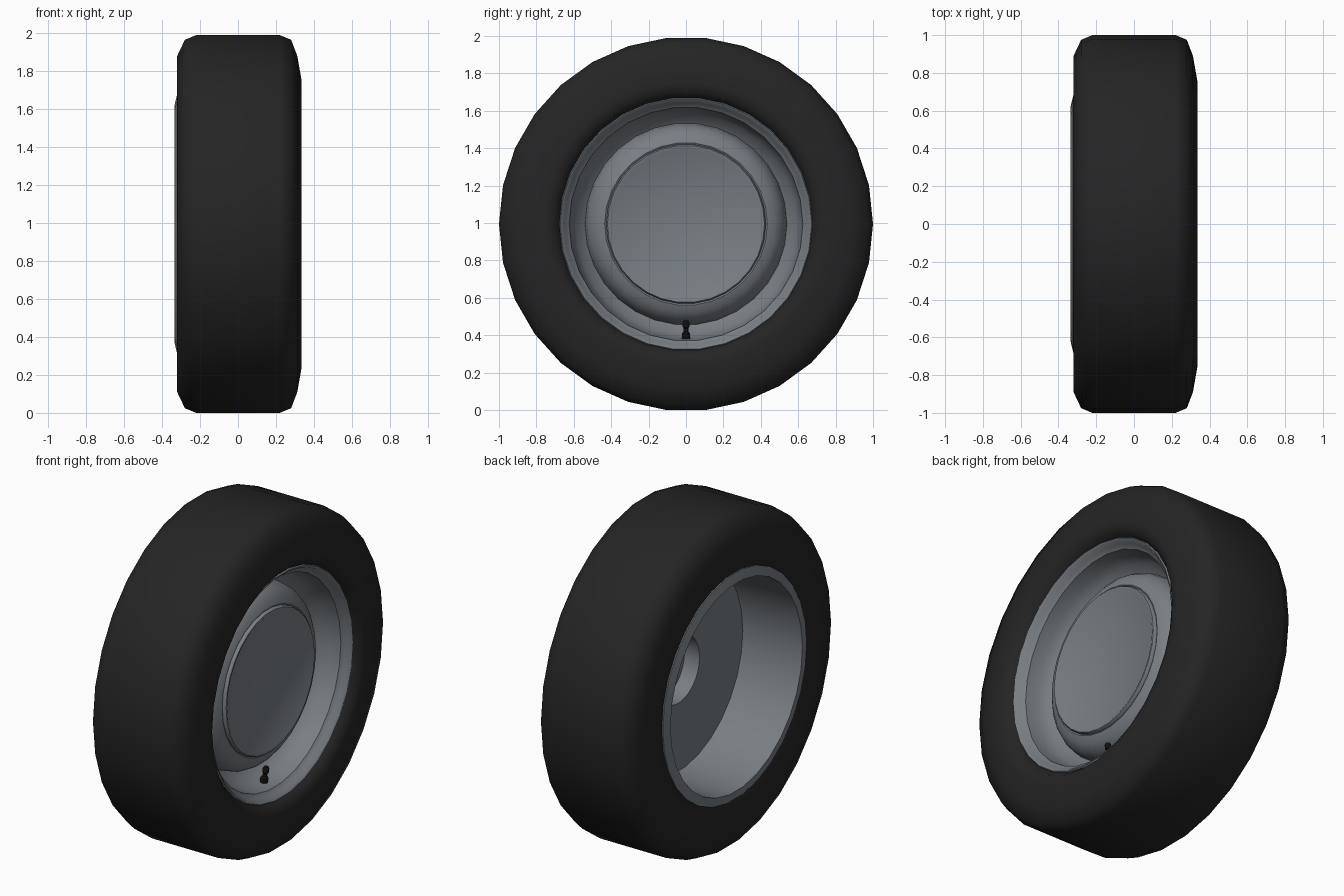
import bpy, bmesh, math
from mathutils import Matrix, Vector

cube = bpy.data.objects.get("Cube")
if cube:
    bpy.data.objects.remove(cube, do_unlink=True)

SIDES = 30
CENTRE = Vector((0, 0, math.cos(math.pi / SIDES)))


def material(name, colour):
    mat = bpy.data.materials.new(name)
    mat.use_nodes = True
    mat.diffuse_color = (*colour, 1)
    bsdf = mat.node_tree.nodes["Principled BSDF"]
    bsdf.inputs["Base Color"].default_value = (*colour, 1)
    bsdf.inputs["Roughness"].default_value = 0.6
    return mat


def lathe(name, profile, mat, angle, sides=SIDES):
    """Turn a profile of (x, radius) points about the x axis."""
    bm = bmesh.new()
    verts = [bm.verts.new((x, r, 0)) for x, r in profile]
    edges = [bm.edges.new(pair) for pair in zip(verts, verts[1:])]
    bmesh.ops.spin(bm, geom=verts + edges, cent=(0, 0, 0), axis=(1, 0, 0),
                   angle=math.tau, steps=sides, use_duplicate=False)
    bmesh.ops.remove_doubles(bm, verts=bm.verts, dist=0.0005)
    bmesh.ops.recalc_face_normals(bm, faces=bm.faces)
    mesh = bpy.data.meshes.new(name)
    bm.to_mesh(mesh)
    bm.free()
    mesh.materials.append(mat)
    obj = bpy.data.objects.new(name, mesh)
    bpy.context.collection.objects.link(obj)
    obj.location = CENTRE
    bpy.ops.object.select_all(action="DESELECT")
    obj.select_set(True)
    bpy.context.view_layer.objects.active = obj
    bpy.ops.object.shade_smooth_by_angle(angle=math.radians(angle))
    return obj


rubber = material("tyre rubber", (0.018, 0.018, 0.018))
steel = material("grey steel", (0.19, 0.21, 0.23))
black = material("valve black", (0.006, 0.006, 0.006))

# Tyre: flat inner wall, bulging outer wall
lathe("tyre", [
    (-0.31, 0.67), (-0.32, 0.69), (-0.32, 0.89), (-0.28, 0.975), (-0.22, 1.0),
    (0.22, 1.0), (0.28, 0.975), (0.312, 0.89), (0.335, 0.76), (0.325, 0.71),
    (0.28, 0.67), (-0.31, 0.67)], rubber, 65)

# Wheel rim: hub recess, open back barrel, flanges, front barrel and domed dish
lathe("wheel_rim", [
    (0.15, 0), (0.15, 0.2), (0.05, 0.2), (0.05, 0.61), (-0.335, 0.625),
    (-0.322, 0.68), (0.285, 0.68), (0.295, 0.672), (0.288, 0.66),
    (0.262, 0.648), (0.245, 0.625), (0.17, 0.615), (0.11, 0.59),
    (0.07, 0.54), (0.115, 0.532), (0.155, 0.51), (0.185, 0.475),
    (0.2, 0.435), (0.19, 0.42), (0.19, 0)], steel, 35)

# Round cap in the middle of the dish
lathe("hub_cap", [
    (0.18, 0), (0.18, 0.427), (0.205, 0.427), (0.215, 0.42), (0.215, 0.41),
    (0.209, 0.4), (0.213, 0)], steel, 35)

# Air valve, standing on the lower barrel and leaning slightly outward
valve = lathe("air_valve", [
    (0, 0), (0, 0.023), (0.035, 0.022), (0.045, 0.013), (0.065, 0.013),
    (0.07, 0.018), (0.095, 0.018), (0.105, 0.012), (0.105, 0)], black, 35, 12)
valve.location = CENTRE + Vector((0.17, 0, -0.62))
valve.rotation_euler = (0, math.radians(-80), 0)
